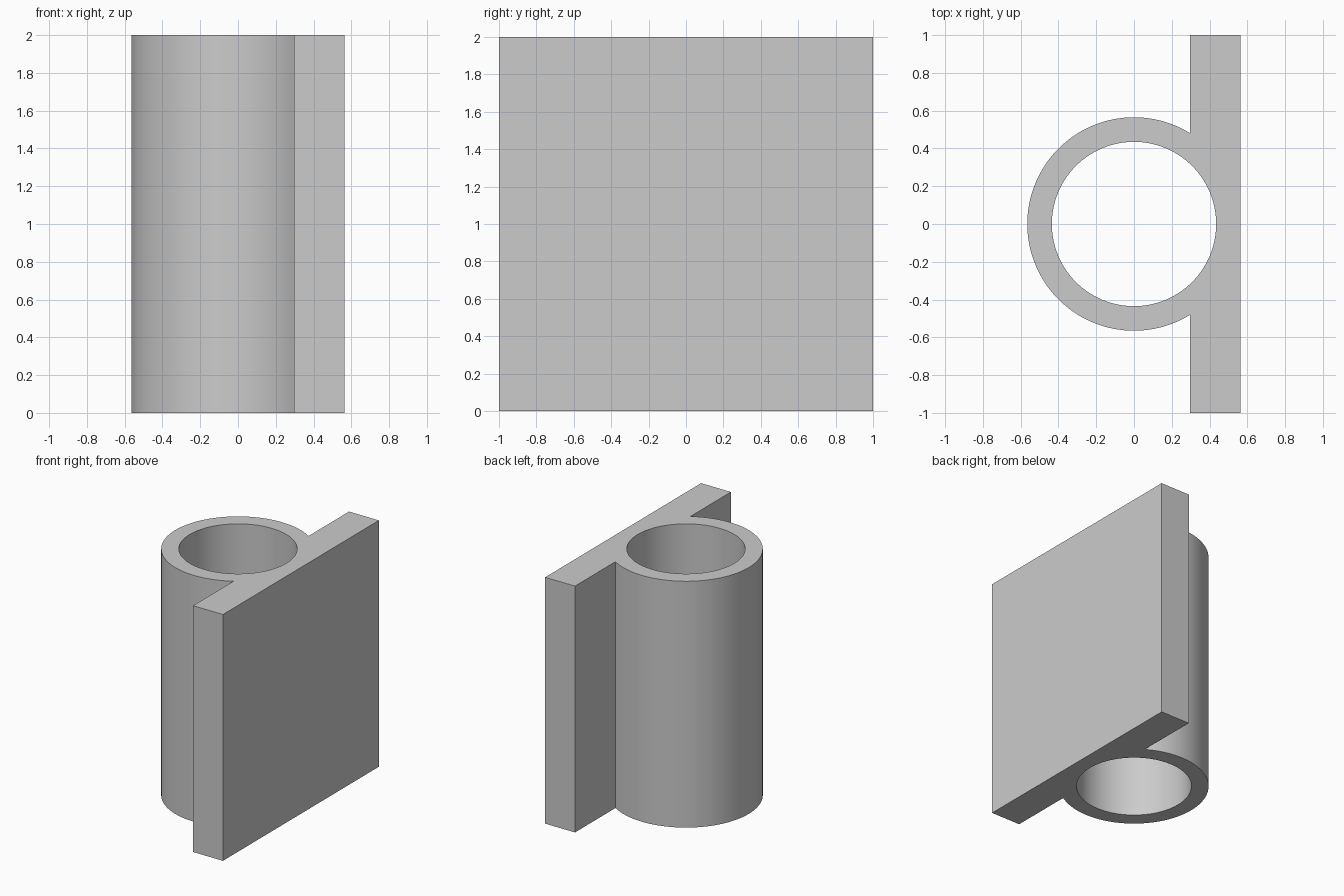
import bpy, bmesh, math

cube = bpy.data.objects.get("Cube")
if cube:
    bpy.data.objects.remove(cube, do_unlink=True)

HEIGHT = 2.0
OUTER, BORE = 0.565, 0.435          # tube radii
PLATE_IN, PLATE_HALF = 0.297, 1.0   # inner face of plate, half its width
SIDES = 96

mat = bpy.data.materials.new("light grey")
mat.use_nodes = True
grey = (0.6, 0.6, 0.6, 1)
mat.diffuse_color = grey
mat.node_tree.nodes["Principled BSDF"].inputs["Base Color"].default_value = grey


def arc(radius, start, end, count):
    step = (end - start) / count
    return [(radius * math.cos(start + i * step), radius * math.sin(start + i * step))
            for i in range(count + 1)]


# Outline: tube wall running into the flat plate, with a round bore
meet = math.acos(PLATE_IN / OUTER)
outline = arc(OUTER, meet, 2 * math.pi - meet, SIDES)
outline += [(PLATE_IN, -PLATE_HALF), (OUTER, -PLATE_HALF),
            (OUTER, PLATE_HALF), (PLATE_IN, PLATE_HALF)]
bore = arc(BORE, 0, 2 * math.pi, SIDES)[:-1]

bm = bmesh.new()
edges = []
for loop in (outline, bore):
    verts = [bm.verts.new((x, y, 0)) for x, y in loop]
    edges += [bm.edges.new((v, verts[i - 1])) for i, v in enumerate(verts)]
bmesh.ops.triangle_fill(bm, edges=edges, use_beauty=True, use_dissolve=False)

# Raise the section to full height
raised = bmesh.ops.extrude_face_region(bm, geom=bm.faces[:], use_keep_orig=True)
top = [g for g in raised["geom"] if isinstance(g, bmesh.types.BMVert)]
bmesh.ops.translate(bm, verts=top, vec=(0, 0, HEIGHT))
bmesh.ops.recalc_face_normals(bm, faces=bm.faces[:])

mesh = bpy.data.meshes.new("tube_with_mounting_plate")
bm.to_mesh(mesh)
bm.free()
mesh.materials.append(mat)
obj = bpy.data.objects.new("tube_with_mounting_plate", mesh)
bpy.context.collection.objects.link(obj)

# Smooth round walls, sharp corners
bpy.ops.object.select_all(action='DESELECT')
obj.select_set(True)
bpy.context.view_layer.objects.active = obj
bpy.ops.object.shade_smooth_by_angle(angle=math.radians(30))
